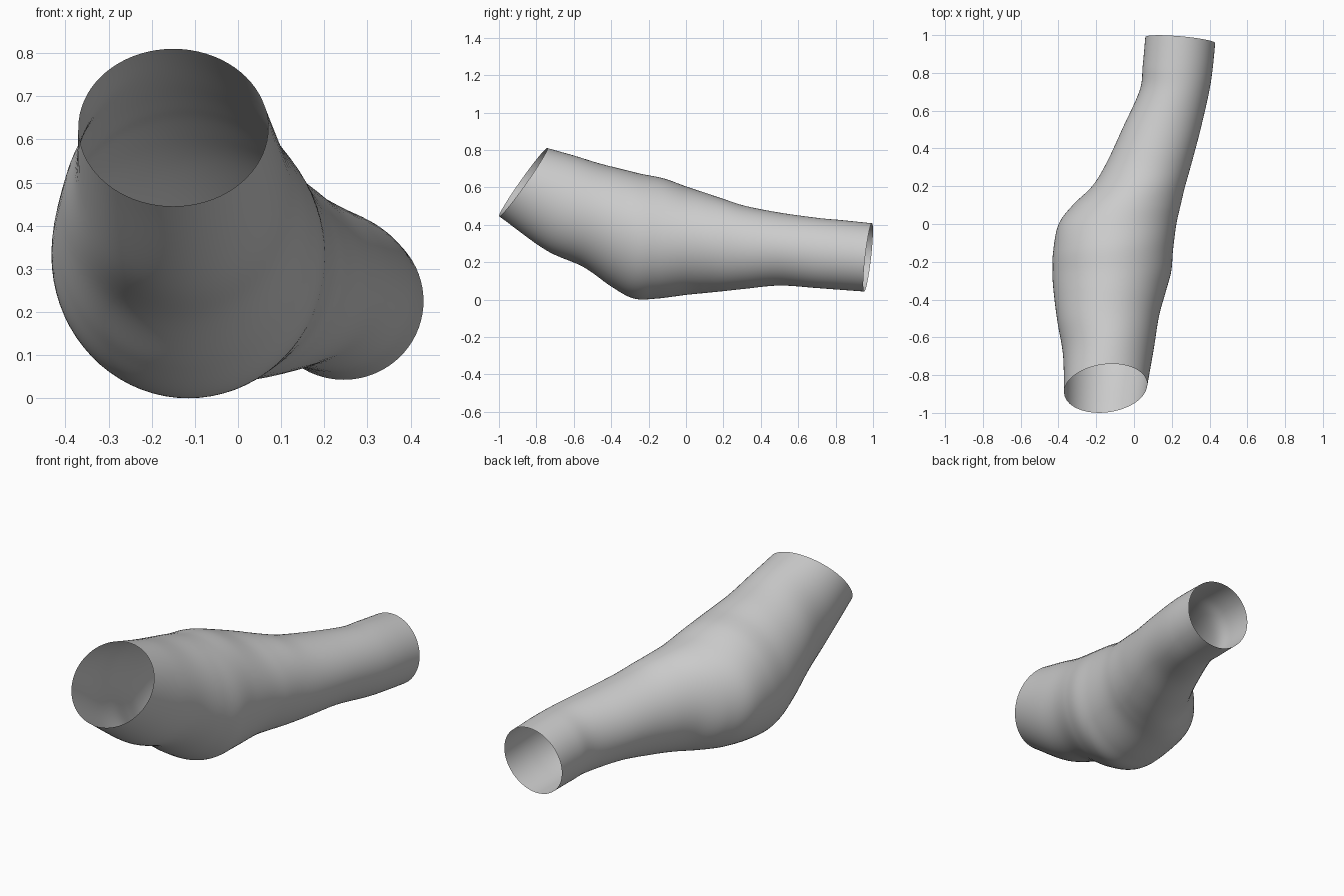
import bpy
import bmesh
import math

if "Cube" in bpy.data.objects:
    bpy.data.objects.remove(bpy.data.objects["Cube"])

# Cross-sections: top y, top z, bottom y, bottom z, left x, right x
SECTIONS = [
    (-.742, .810, -.998, .445, -.370, .070),
    (-.600, .770, -.750, .265, -.376, .105),
    (-.460, .727, -.550, .175, -.405, .132),
    (-.340, .697, -.400, .070, -.423, .168),
    (-.240, .672, -.280, .006, -.432, .197),
    (-.120, .648, -.160, .005, -.428, .207),
    (.000, .605, .000, .025, -.400, .225),
    (.100, .572, .100, .035, -.325, .247),
    (.200, .538, .200, .045, -.220, .270),
    (.320, .500, .320, .058, -.145, .303),
    (.500, .465, .500, .075, -.060, .350),
    (.700, .437, .695, .062, .030, .395),
    (.830, .425, .815, .053, .046, .415),
    (.994, .408, .953, .043, .060, .430),
]
SIDES, STEPS = 72, 8


def spline(i, t):
    """Catmull-Rom blend between section i and i + 1."""
    n = len(SECTIONS) - 1
    b, c = SECTIONS[i], SECTIONS[i + 1]
    a = SECTIONS[i - 1] if i else [2 * p - q for p, q in zip(b, c)]
    d = SECTIONS[i + 2] if i + 2 <= n else [2 * q - p for p, q in zip(b, c)]
    return [q + .5 * t * (r - p + t * (2 * p - 5 * q + 4 * r - s
            + t * (3 * (q - r) + s - p))) for p, q, r, s in zip(a, b, c, d)]


def ring(bm, sec, side_tilt):
    """One tilted elliptical loop."""
    yt, zt, yb, zb, xl, xr = sec
    verts = []
    for k in range(SIDES):
        a = 2 * math.pi * k / SIDES
        c, s = math.cos(a), math.sin(a)
        verts.append(bm.verts.new((
            (xl + xr) / 2 + c * (xr - xl) / 2,
            (yt + yb) / 2 + s * (yt - yb) / 2 + c * side_tilt,
            (zt + zb) / 2 + s * (zt - zb) / 2)))
    return verts


# Open-ended bulging tube
bm = bmesh.new()
total = (len(SECTIONS) - 1) * STEPS
rings = []
for j in range(total + 1):
    i = min(j // STEPS, len(SECTIONS) - 2)
    tilt = .02 - .036 * j / total
    rings.append(ring(bm, spline(i, j / STEPS - i), tilt))
for r0, r1 in zip(rings, rings[1:]):
    for k in range(SIDES):
        m = (k + 1) % SIDES
        bm.faces.new((r0[k], r1[k], r1[m], r0[m])).smooth = True
bmesh.ops.recalc_face_normals(bm, faces=bm.faces)
# Make normals point outward at the rightmost face
f = max(bm.faces, key=lambda q: q.calc_center_median().x)
if f.normal.x < 0:
    bmesh.ops.reverse_faces(bm, faces=bm.faces)

mesh = bpy.data.meshes.new("bulging_tube")
bm.to_mesh(mesh)
bm.free()
bpy.context.collection.objects.link(bpy.data.objects.new("bulging_tube", mesh))
